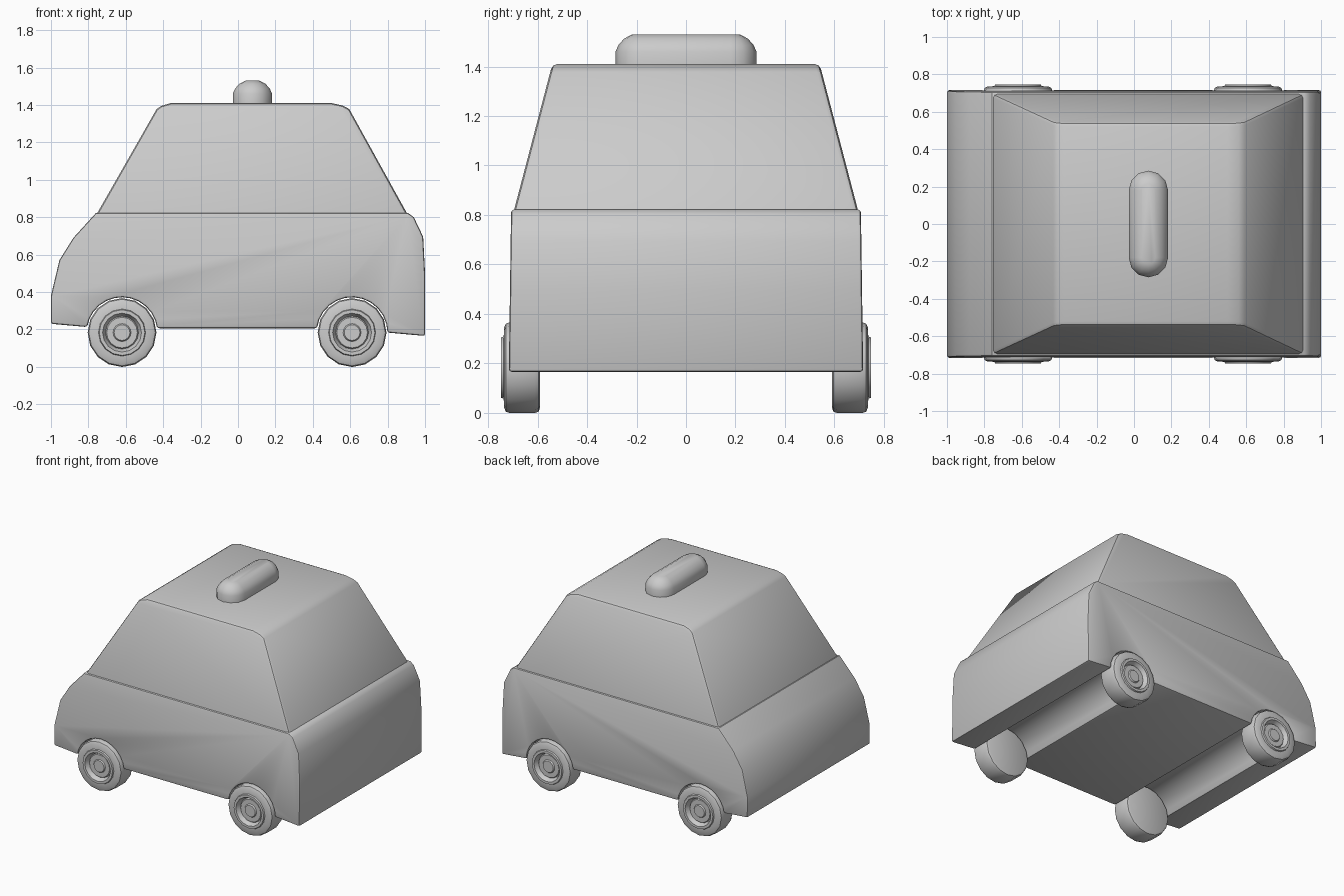
import bpy, bmesh
from math import cos, sin, pi, radians

if "Cube" in bpy.data.objects:
    bpy.data.objects.remove(bpy.data.objects["Cube"])


def loft(name, rings, bevel=0.0, limit=45):
    """Join rings of points into a capped solid, rounding its sharp edges."""
    bm = bmesh.new()
    loops = [[bm.verts.new(p) for p in ring] for ring in rings]
    n = len(loops[0])
    for a, b in zip(loops, loops[1:]):
        for i in range(n):
            j = (i + 1) % n
            bm.faces.new((a[i], a[j], b[j], b[i]))
    bm.faces.new(loops[0])
    bm.faces.new(loops[-1])
    bmesh.ops.recalc_face_normals(bm, faces=bm.faces)
    if bevel:
        sharp = [e for e in bm.edges if e.calc_face_angle(0) > radians(limit)]
        bmesh.ops.bevel(bm, geom=sharp, offset=bevel, segments=2, profile=0.5,
                        affect='EDGES', clamp_overlap=True)
    mesh = bpy.data.meshes.new(name)
    bm.to_mesh(mesh)
    bm.free()
    obj = bpy.data.objects.new(name, mesh)
    bpy.context.collection.objects.link(obj)
    return obj


def across(profile, half_width):
    """Side profile repeated at both sides, half width varying with height."""
    return [[(x, s * half_width(z), z) for x, z in profile] for s in (-1, 1)]


AXLES = (-0.62, 0.61)
AXLE_Z = 0.183


def arch(cx, start, end, steps=12):
    angles = [radians(start + (end - start) * i / steps) for i in range(steps + 1)]
    return [(cx + 0.189 * cos(a), AXLE_Z + 0.189 * sin(a)) for a in angles]


# lower body with wheel arches running through it
body = [(-1, 0.23), (-1, 0.38), (-0.955, 0.57), (-0.88, 0.69), (-0.76, 0.822),
        (0.91, 0.822), (0.94, 0.80), (0.99, 0.695), (1, 0.5), (1, 0.165)]
body += arch(AXLES[1], 0, 173) + arch(AXLES[0], 7, 171)
loft("body", across(body, lambda z: 0.707 + 0.014 * (0.82 - z)), 0.012, 62)

# tapered cabin
cabin = [(-0.765, 0.80), (-0.435, 1.378), (-0.41, 1.395), (-0.36, 1.41),
         (0.50, 1.41), (0.56, 1.397), (0.595, 1.378), (0.915, 0.80)]
loft("cabin", across(cabin, lambda z: 0.695 - 0.262 * (z - 0.82)), 0.02)


# pill-shaped roof light
def pill(inset, z, steps=6):
    r, ring = 0.105 - inset, []
    for s in (1, -1):
        for i in range(steps + 1):
            a = pi * i / steps
            ring.append((0.077 + s * r * cos(a), s * (0.18 + r * sin(a)), z))
    return ring


loft("roof_light", [pill(0, 1.40), pill(0, 1.46), pill(0.012, 1.487),
                    pill(0.035, 1.513), pill(0.068, 1.53)])

# lathed wheels: radius and distance from the centre plane
WHEEL = [(0.163, 0.59), (0.178, 0.596), (0.184, 0.612), (0.184, 0.71),
         (0.178, 0.728), (0.163, 0.735), (0.126, 0.737), (0.122, 0.747),
         (0.104, 0.747), (0.088, 0.715), (0.082, 0.724), (0.048, 0.724),
         (0.042, 0.732)]
SIDES = 16
for cx, end in zip(AXLES, ("front", "rear")):
    for s, side in ((-1, "right"), (1, "left")):
        rings = [[(cx + r * cos(2 * pi * i / SIDES), s * y,
                   AXLE_Z + r * sin(2 * pi * i / SIDES)) for i in range(SIDES)]
                 for r, y in WHEEL]
        loft(f"{end}_{side}_wheel", rings)

# smooth shading with crisp edges
for obj in bpy.context.collection.objects:
    obj.select_set(True)
    bpy.context.view_layer.objects.active = obj
bpy.ops.object.shade_smooth_by_angle(angle=radians(35))
